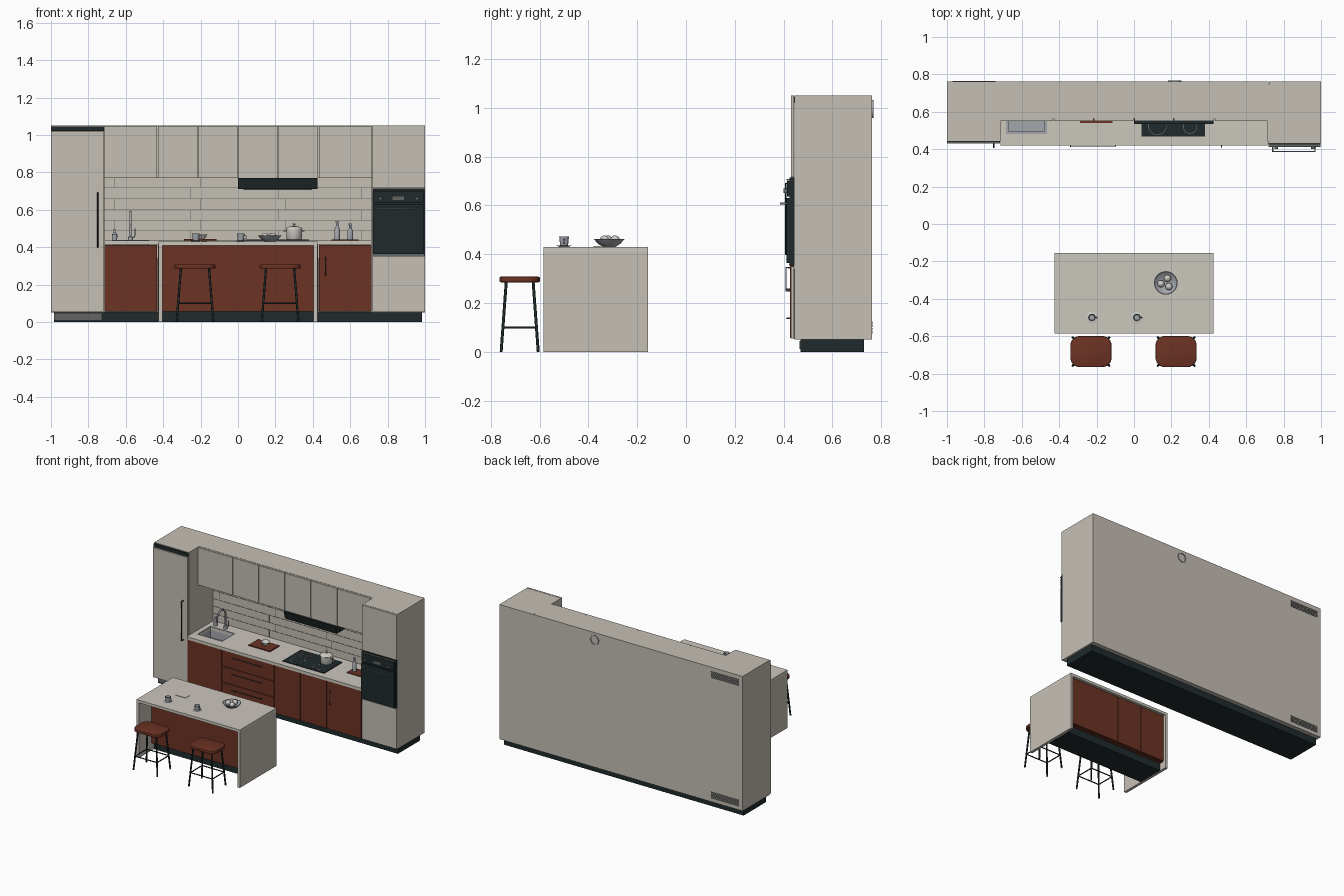
import bpy, bmesh, math
from mathutils import Vector

if "Cube" in bpy.data.objects:
    bpy.data.objects.remove(bpy.data.objects["Cube"])


def material(name, r, g, b):
    m = bpy.data.materials.new(name)
    m.diffuse_color = (r, g, b, 1)
    m.use_nodes = True
    m.node_tree.nodes["Principled BSDF"].inputs["Base Color"].default_value = m.diffuse_color
    return m


BEIGE = material("warm beige", 0.56, 0.525, 0.465)
STONE = material("pale stone", 0.60, 0.57, 0.51)
BROWN = material("red brown", 0.15, 0.032, 0.017)
BLACK = material("blue black", 0.014, 0.023, 0.025)
STEEL = material("steel", 0.36, 0.38, 0.41)
GREY = material("dark grey", 0.13, 0.13, 0.125)
WHITE = material("ceramic", 0.62, 0.60, 0.56)


def finish(name, bm, mat, smooth=False):
    me = bpy.data.meshes.new(name)
    bmesh.ops.recalc_face_normals(bm, faces=bm.faces)
    bm.to_mesh(me)
    bm.free()
    me.materials.append(mat)
    ob = bpy.data.objects.new(name, me)
    bpy.context.collection.objects.link(ob)
    if smooth:
        bpy.ops.object.select_all(action='DESELECT')
        ob.select_set(True)
        bpy.context.view_layer.objects.active = ob
        bpy.ops.object.shade_smooth_by_angle(angle=math.radians(40))
    return ob


def box(name, x, y, z, mat, corner=0, bevel=0):
    """Box from (min, max) pairs, with optional rounded upright edges."""
    bm = bmesh.new()
    bmesh.ops.create_cube(bm, size=1)
    for v in bm.verts:
        v.co = [lo + (c + 0.5) * (hi - lo) for c, (lo, hi) in zip(v.co, (x, y, z))]
    if corner:
        up = [e for e in bm.edges if abs(e.verts[0].co.z - e.verts[1].co.z) > 1e-4]
        bmesh.ops.bevel(bm, geom=up, offset=corner, segments=6, profile=0.5, affect='EDGES')
    if bevel:
        rim = [e for e in bm.edges if abs(e.verts[0].co.z - e.verts[1].co.z) < 1e-5
               and e.calc_face_angle(0) > 1]
        bmesh.ops.bevel(bm, geom=rim, offset=bevel, segments=2, profile=0.5, affect='EDGES')
    return finish(name, bm, mat, bool(corner))


def lathe(name, profile, loc, mat, steps=28):
    bm = bmesh.new()
    vs = [bm.verts.new((r, 0, z)) for r, z in profile]
    es = [bm.edges.new(p) for p in zip(vs, vs[1:])]
    bmesh.ops.spin(bm, geom=vs + es, cent=(0, 0, 0), axis=(0, 0, 1),
                   angle=math.tau, steps=steps)
    bmesh.ops.remove_doubles(bm, verts=bm.verts, dist=1e-5)
    bmesh.ops.translate(bm, verts=bm.verts, vec=loc)
    return finish(name, bm, mat, True)


def rod(name, pts, r, mat):
    cu = bpy.data.curves.new(name, 'CURVE')
    cu.dimensions = '3D'
    cu.bevel_depth, cu.bevel_resolution, cu.use_fill_caps = r, 2, True
    sp = cu.splines.new('POLY')
    sp.points.add(len(pts) - 1)
    for p, co in zip(sp.points, pts):
        p.co = (*co, 1)
    cu.materials.append(mat)
    ob = bpy.data.objects.new(name, cu)
    bpy.context.collection.objects.link(ob)
    bpy.ops.object.select_all(action='DESELECT')
    ob.select_set(True)
    bpy.context.view_layer.objects.active = ob
    bpy.ops.object.convert(target='MESH')


def pull(name, a, b, y, out, mat, r=0.003):
    """Bar handle standing off a front face, from (x, z) to (x, z)."""
    rod(name, [(a[0], y, a[1]), (a[0], y - out, a[1]), (b[0], y - out, b[1]), (b[0], y, b[1])], r, mat)


G = 0.002  # half gap between doors

# Wall run: plinth, back panels, carcasses
box("wall_plinth", (-0.985, 0.985), (0.47, 0.73), (0, 0.055), BLACK)
for i, (a, b) in enumerate([(-1, 0), (0, 0.72), (0.72, 1)]):
    box(f"back_panel_{i}", (a + 0.0008, b - 0.0008), (0.745, 0.763), (0.05, 1.05), BEIGE)
box("splashback", (-0.715, 0.715), (0.73, 0.745), (0.05, 1.05), BEIGE)
box("fridge_carcass", (-1, -0.715), (0.445, 0.745), (0.05, 1.05), BEIGE)
box("oven_carcass", (0.715, 1), (0.445, 0.745), (0.05, 1.05), BEIGE)
box("base_carcass", (-0.715, 0.715), (0.442, 0.73), (0.052, 0.34), GREY)
box("upper_carcass", (-0.715, 0.715), (0.565, 0.73), (0.772, 1.05), BEIGE)

# Fridge column
box("fridge_door", (-1, -0.717), (0.43, 0.443), (0.055, 1.018), BEIGE)
box("fridge_top_vent", (-0.998, -0.717), (0.436, 0.446), (1.02, 1.046), BLACK)
box("fridge_foot_vent", (-0.985, -0.73), (0.465, 0.475), (0.012, 0.045), GREY)
pull("fridge_handle", (-0.75, 0.40), (-0.75, 0.69), 0.431, 0.022, BLACK, 0.004)

# Oven column
box("oven_lower_door", (0.717, 1), (0.43, 0.443), (0.055, 0.35), BEIGE)
box("oven_upper_door", (0.717, 1), (0.43, 0.443), (0.716, 1.05), BEIGE)
box("oven_body", (0.72, 0.996), (0.425, 0.446), (0.354, 0.714), BLACK)
box("oven_door", (0.724, 0.992), (0.412, 0.426), (0.365, 0.63), BLACK)
box("oven_control_panel", (0.724, 0.992), (0.414, 0.426), (0.637, 0.70), BLACK)
box("oven_bottom_trim", (0.72, 0.996), (0.422, 0.426), (0.354, 0.36), STEEL)
box("oven_top_trim", (0.72, 0.996), (0.413, 0.426), (0.703, 0.708), GREY)
box("oven_display", (0.825, 0.888), (0.412, 0.415), (0.652, 0.672), GREY)
for x in (0.76, 0.955):
    box("oven_knob", (x - 0.009, x + 0.009), (0.40, 0.415), (0.651, 0.669), GREY)
pull("oven_handle", (0.742, 0.608), (0.968, 0.608), 0.413, 0.026, STEEL, 0.004)

# Base doors and drawers
for n, (a, b) in enumerate([(-0.715, -0.43), (0, 0.213), (0.213, 0.43), (0.43, 0.715)]):
    box(f"base_door_{n}", (a + G, b - G), (0.426, 0.442), (0.057, 0.411), BROWN)
for n, (a, b) in enumerate([(0.055, 0.173), (0.173, 0.292), (0.292, 0.413)]):
    box(f"drawer_{n}", (-0.43 + G, -G), (0.426, 0.442), (a + G, b - G), BROWN)
    pull(f"drawer_handle_{n}", (-0.34, b - 0.035), (-0.10, b - 0.035), 0.427, 0.014, GREY)
pull("base_door_handle", (0.467, 0.25), (0.467, 0.345), 0.427, 0.016, GREY)

# Worktop with sink cut-out
top = box("worktop", (-0.715, 0.715), (0.42, 0.73), (0.414, 0.435), STONE)
cutter = box("sink_cutter", (-0.672, -0.478), (0.495, 0.637), (0.3, 0.5), STONE)
cutter.hide_render = True
mod = top.modifiers.new("sink_hole", 'BOOLEAN')
mod.object, mod.solver = cutter, 'EXACT'
bpy.ops.object.select_all(action='DESELECT')
top.select_set(True)
bpy.context.view_layer.objects.active = top
bpy.ops.object.modifier_apply(modifier=mod.name)
bpy.data.objects.remove(cutter)

# Sink: rim inset and pushed down into a basin
bm = bmesh.new()
bmesh.ops.create_grid(bm, x_segments=1, y_segments=1, size=0.5)
for v in bm.verts:
    v.co = (-0.575 + v.co.x * 0.22, 0.565 + v.co.y * 0.17, 0.438)
f = bm.faces[:]
bmesh.ops.inset_region(bm, faces=f, thickness=0.016, use_boundary=True)
bmesh.ops.inset_region(bm, faces=f, thickness=0.004, depth=0, use_boundary=True)
for v in f[0].verts:
    v.co.z = 0.36
finish("sink", bm, STEEL)
lathe("sink_drain", [(0, 0.002), (0.014, 0.002), (0.014, 0)], (-0.575, 0.565, 0.36), GREY, 16)

# Tap
arc = [(-0.575, 0.625 + 0.05 * math.cos(t * math.pi / 10), 0.54 + 0.05 * math.sin(t * math.pi / 10))
       for t in range(11)]
rod("tap_neck", [(-0.575, 0.675, 0.435)] + arc + [(-0.575, 0.575, 0.52)], 0.006, STEEL)
lathe("tap_base", [(0.013, 0), (0.013, 0.02), (0.006, 0.024)], (-0.575, 0.675, 0.435), STEEL, 16)
rod("tap_lever", [(-0.575, 0.675, 0.45), (-0.552, 0.675, 0.455), (-0.55, 0.675, 0.50)], 0.003, STEEL)

# Upper doors and hood
xs = [-0.715, -0.43, -0.215, 0, 0.213, 0.43, 0.715]
for n, (a, b) in enumerate(zip(xs, xs[1:])):
    box(f"upper_door_{n}", (a + G, b - G), (0.55, 0.565), (0.77, 1.048), BEIGE)
hood = box("hood", (0, 0.425), (0.535, 0.73), (0.71, 0.77), BLACK)
for v in hood.data.vertices:
    if v.co.y < 0.6 and v.co.z < 0.72:
        v.co.y += 0.018
box("hood_filter", (0.03, 0.395), (0.58, 0.71), (0.707, 0.711), GREY)

# Splashback tile joints
rows = [0.435, 0.49, 0.545, 0.60, 0.66, 0.72, 0.77]
for n, (z, z2) in enumerate(zip(rows, rows[1:])):
    if n:
        box("tile_joint_row", (-0.714, 0.714), (0.7285, 0.731), (z - 0.0015, z + 0.0015), GREY)
    for x in ((-0.66, -0.2, 0.255) if n % 2 else (-0.255, 0.215, 0.66)):
        box("tile_joint_upright", (x - 0.0015, x + 0.0015), (0.7285, 0.731), (z, z2), GREY)

# Hob with cooking rings
box("hob", (0.04, 0.38), (0.468, 0.68), (0.435, 0.441), BLACK)
for x, y, r, m in [(0.125, 0.525, 0.05, GREY), (0.30, 0.52, 0.038, GREY),
                   (0.125, 0.62, 0.038, BROWN), (0.30, 0.62, 0.048, GREY)]:
    lathe("cooking_ring", [(r - 0.004, 0), (r - 0.004, 0.001), (r, 0.001), (r, 0)], (x, y, 0.441), m)

# Pot with lid and side handles
lathe("pot", [(0, 0), (0.038, 0), (0.042, 0.006), (0.042, 0.054), (0.045, 0.056), (0.043, 0.06),
              (0.025, 0.068), (0.006, 0.071), (0.005, 0.076), (0.009, 0.08), (0.007, 0.085), (0, 0.086)],
      (0.30, 0.61, 0.442), WHITE)
for s in (-1, 1):
    rod("pot_handle", [(0.30 + s * 0.041, 0.598, 0.486), (0.30 + s * 0.054, 0.602, 0.486),
                       (0.30 + s * 0.054, 0.618, 0.486), (0.30 + s * 0.041, 0.622, 0.486)], 0.003, WHITE)

# Chopping board with small bowl, bottle tray and bottles
box("chopping_board", (-0.29, -0.115), (0.54, 0.65), (0.435, 0.443), BROWN)
lathe("board_bowl", [(0, 0), (0.016, 0), (0.033, 0.026), (0.03, 0.026), (0.014, 0.005), (0, 0.005)],
      (-0.195, 0.60, 0.443), WHITE)
box("bottle_tray", (0.50, 0.645), (0.565, 0.65), (0.435, 0.441), BROWN)
for x, y, z, h in [(0.53, 0.61, 0.441, 1), (0.60, 0.61, 0.441, 0.85), (-0.66, 0.68, 0.435, 0.6)]:
    lathe("bottle", [(0, 0), (0.014, 0), (0.015, 0.055 * h), (0.006, 0.072 * h), (0.006, 0.09 * h),
                     (0.008, 0.09 * h), (0.008, 0.1 * h), (0, 0.1 * h)], (x, y, z), STEEL, 16)

# Back fittings: two slatted vents and a duct outlet
for z in (0.10, 0.995):
    for k in range(4):
        zz = z + (k - 1.5) * 0.013
        box("back_vent_slat", (-0.97, -0.74), (0.762, 0.765), (zz - 0.005, zz + 0.005), GREY)
duct = lathe("duct_outlet", [(0, -0.006), (0.028, -0.006), (0.028, 0.003), (0.037, 0.003), (0.037, -0.004)],
             (0, 0, 0), STEEL)
duct.rotation_euler.x = -math.pi / 2
duct.location = (0.218, 0.765, 0.995)

# Island
box("island_top", (-0.425, 0.425), (-0.585, -0.155), (0.41, 0.43), STONE)
for s in (-1, 1):
    box("island_side", sorted((s * 0.425, s * 0.405)), (-0.585, -0.155), (0, 0.41), BEIGE)
box("island_body", (-0.405, 0.405), (-0.435, -0.185), (0.055, 0.41), BROWN)
box("island_plinth", (-0.404, 0.404), (-0.41, -0.21), (0, 0.055), BLACK)
for n, (a, b) in enumerate([(-0.405, -0.2), (-0.2, 0), (0, 0.405)]):
    box(f"island_door_{n}", (a + G, b - G), (-0.187, -0.17), (0.057, 0.406), BROWN)

# Island tableware
box("napkin", (-0.25, -0.165), (-0.38, -0.335), (0.43, 0.433), STONE)
for x in (-0.225, 0.015):
    lathe("saucer", [(0, 0), (0.018, 0), (0.031, 0.005), (0.029, 0.006), (0, 0.003)], (x, -0.5, 0.43), WHITE)
    lathe("cup", [(0, 0), (0.016, 0), (0.02, 0.038), (0.018, 0.038), (0.014, 0.005), (0, 0.005)],
          (x, -0.5, 0.434), STEEL, 20)
    rod("cup_handle", [(x + 0.018, -0.5, 0.464), (x + 0.029, -0.5, 0.462),
                       (x + 0.029, -0.5, 0.447), (x + 0.017, -0.5, 0.443)], 0.002, STEEL)
lathe("fruit_bowl", [(0, 0), (0.025, 0), (0.045, 0.012), (0.063, 0.032), (0.059, 0.032), (0.04, 0.016), (0, 0.006)],
      (0.17, -0.315, 0.43), STEEL)
for k in range(3):
    a = math.radians(70 + 120 * k)
    bm = bmesh.new()
    bmesh.ops.create_uvsphere(bm, u_segments=16, v_segments=10, radius=0.019)
    bmesh.ops.translate(bm, verts=bm.verts,
                        vec=(0.17 + 0.026 * math.cos(a), -0.315 + 0.026 * math.sin(a), 0.458))
    finish("fruit", bm, WHITE, True)

# Bar stools
for cx in (-0.23, 0.225):
    cy = -0.682
    box("stool_seat", (cx - 0.11, cx + 0.11), (cy - 0.083, cy + 0.083), (0.285, 0.308), BROWN, 0.05, 0.006)
    ring = []
    for sx, sy in ((-1, -1), (1, -1), (1, 1), (-1, 1)):
        hi = Vector((cx + sx * 0.075, cy + sy * 0.055, 0.29))
        lo = Vector((cx + sx * 0.098, cy + sy * 0.076, 0))
        rod("stool_leg", [lo, hi], 0.006, BLACK)
        ring.append(lo.lerp(hi, 0.1 / 0.29))
    for a, b in zip(ring, ring[1:] + ring[:1]):
        rod("stool_rung", [a, b], 0.004, BLACK)
